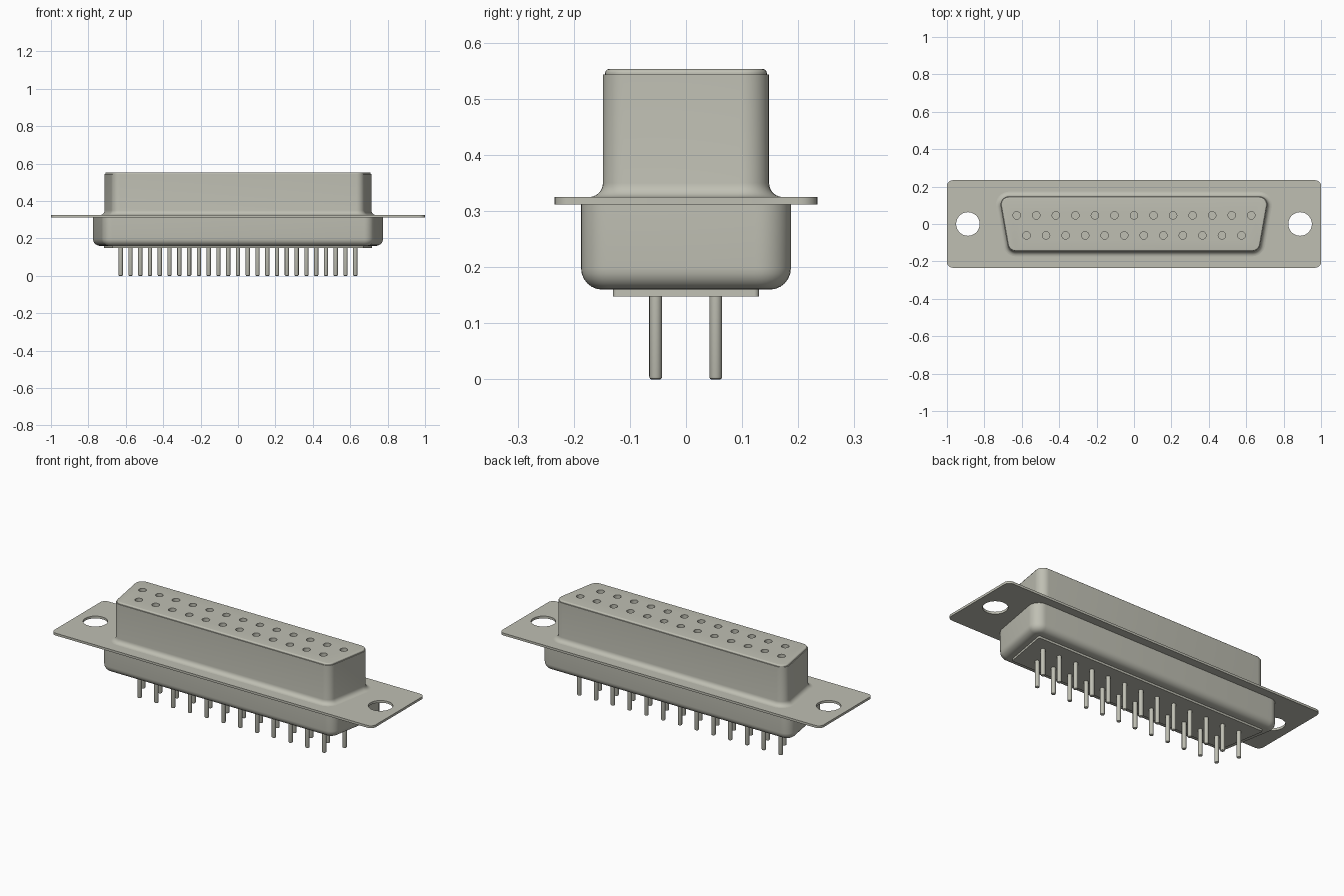
import bpy
import bmesh
from math import sin, cos, tan, pi, radians

cube = bpy.data.objects.get("Cube")
if cube:
    bpy.data.objects.remove(cube, do_unlink=True)

metal = bpy.data.materials.new("warm_grey_metal")
metal.use_nodes = True
GREY = (0.52, 0.52, 0.45, 1)
metal.diffuse_color = GREY
metal.node_tree.nodes["Principled BSDF"].inputs["Base Color"].default_value = GREY


def outline(half_width, half_depth, radius, slant=0.0, offset=0.0, steps=8):
    """Rounded trapezoid, wider at the back; half_width is measured at y = 0."""
    pts = []
    for sy, start, end in ((-1, -pi / 2, -slant), (1, -slant, pi / 2)):
        cy = sy * (half_depth - radius)
        cx = half_width - radius / cos(slant) + cy * tan(slant)
        for i in range(steps + 1):
            a = start + (end - start) * i / steps
            pts.append((cx + (radius + offset) * cos(a), cy + (radius + offset) * sin(a)))
    return pts + [(-x, y) for x, y in reversed(pts)]


def circle(x, y, r, n=24):
    return [(x + r * cos(2 * pi * i / n), y + r * sin(2 * pi * i / n)) for i in range(n)]


def loft(bm, rings):
    """Closed solid through (outline, z) rings, listed from bottom to top."""
    loops = [[bm.verts.new((x, y, z)) for x, y in pts] for pts, z in rings]
    for low, high in zip(loops, loops[1:]):
        for i in range(len(low)):
            j = (i + 1) % len(low)
            bm.faces.new((low[i], low[j], high[j], high[i]))
    bm.faces.new(loops[0][::-1])
    bm.faces.new(loops[-1])


def make(name, solids):
    bm = bmesh.new()
    for rings in solids:
        loft(bm, rings)
    bmesh.ops.recalc_face_normals(bm, faces=bm.faces)
    mesh = bpy.data.meshes.new(name)
    bm.to_mesh(mesh)
    bm.free()
    obj = bpy.data.objects.new(name, mesh)
    mesh.materials.append(metal)
    bpy.context.collection.objects.link(obj)
    return obj


def select(obj):
    bpy.ops.object.select_all(action='DESELECT')
    obj.select_set(True)
    bpy.context.view_layer.objects.active = obj


def cut(obj, solids):
    cutter = make("hole_cutter", solids)
    cutter.hide_render = True
    mod = obj.modifiers.new("holes", 'BOOLEAN')
    mod.operation, mod.solver, mod.object = 'DIFFERENCE', 'EXACT', cutter
    select(obj)
    bpy.ops.object.modifier_apply(modifier=mod.name)
    bpy.data.objects.remove(cutter, do_unlink=True)


SLANT = radians(10)
PITCH = 0.1045
QUARTER = [i * pi / 12 for i in range(7)]


def contacts(back_y, front_y):
    """Thirteen positions in the back row and twelve in the front row."""
    return [((i - (n - 1) / 2) * PITCH, y)
            for n, y in ((13, back_y), (12, front_y)) for i in range(n)]


# Mating shell: flared foot, straight wall, stepped and rounded rim
def shell_ring(offset, z):
    return outline(0.696, 0.148, 0.045, SLANT, offset), z


FOOT, RIM = 0.025, 0.007
rings = [shell_ring(FOOT, 0.318)]
rings += [shell_ring(FOOT * (1 - sin(a)), 0.325 + FOOT * (1 - cos(a))) for a in QUARTER]
rings += [shell_ring(0, 0.543), shell_ring(-0.004, 0.543)]
rings += [shell_ring(-0.004 - RIM * (1 - cos(a)), 0.546 + RIM * sin(a)) for a in QUARTER]
shell = make("mating_shell", [rings])
cut(shell, [[(circle(x, y, 0.02), 0.40), (circle(x, y, 0.02), 0.60)]
            for x, y in contacts(0.046, -0.061)])

# Thin mounting flange with two screw holes
plate = outline(1.0, 0.234, 0.03)
flange = make("mounting_flange", [[(plate, 0.312), (plate, 0.325)]])
cut(flange, [[(circle(x, 0, 0.063, 48), 0.2), (circle(x, 0, 0.063, 48), 0.4)]
             for x in (-0.888, 0.888)])

# Rear housing with a rounded lower edge
EDGE = 0.038
rings = [(outline(0.753, 0.187, 0.055, SLANT, -EDGE * (1 - sin(a))),
          0.16 + EDGE * (1 - cos(a))) for a in QUARTER]
rings.append((outline(0.753, 0.187, 0.055, SLANT), 0.315))
housing = make("rear_housing", [rings])

# Insulator plate showing below the housing
base = outline(0.694, 0.13, 0.008, SLANT)
insulator = make("insulator_plate", [[(base, 0.148), (base, 0.165)]])

# Solder pins with softened tips
pins = make("solder_pins", [
    [(circle(x, y, r, 16), z)
     for r, z in ((0.008, 0), (0.0103, 0.0015), (0.0115, 0.005), (0.0115, 0.155))]
    for x, y in contacts(0.053, -0.054)])

for part in (shell, flange, housing, insulator, pins):
    select(part)
    bpy.ops.object.shade_smooth_by_angle(angle=radians(35))
